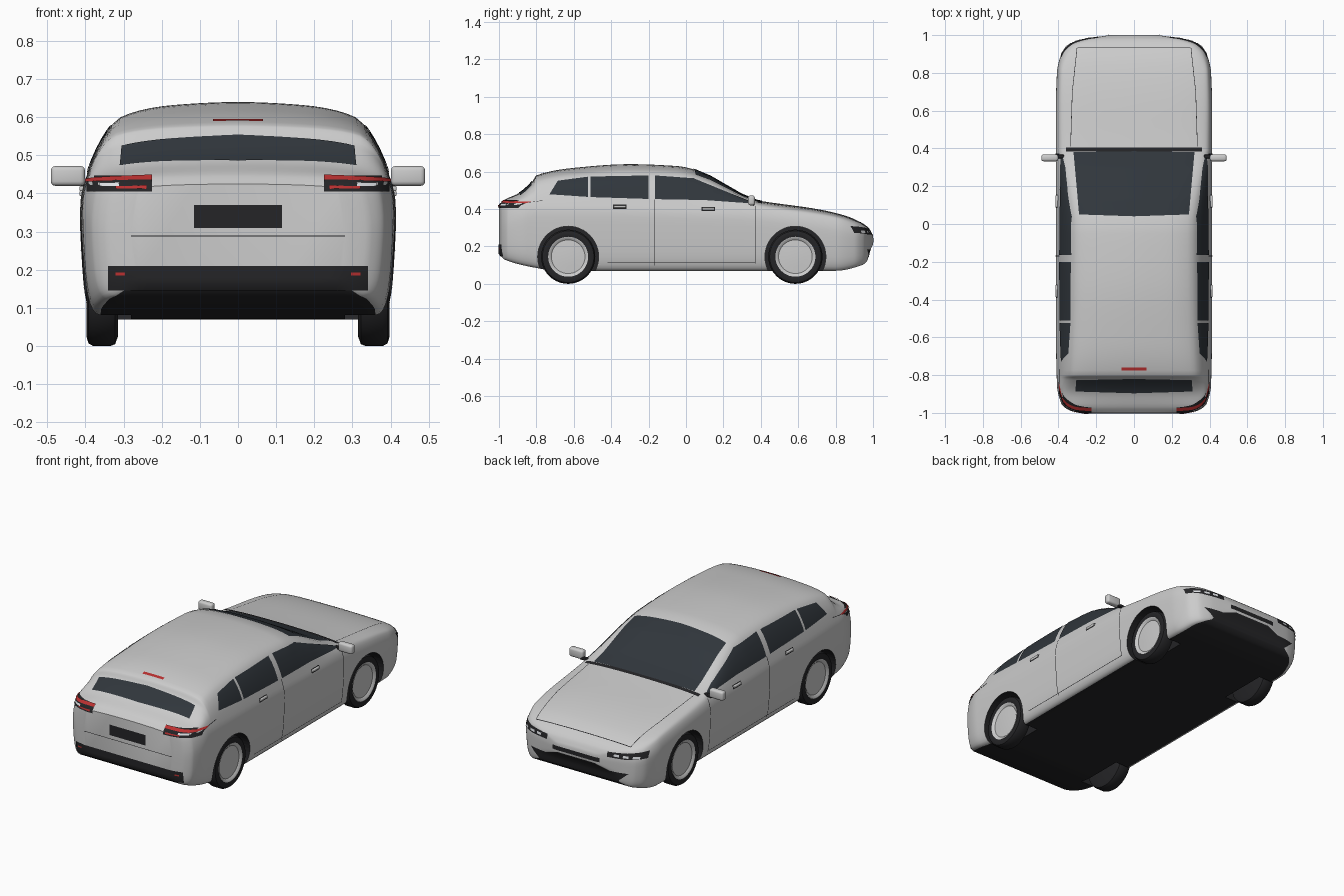
import bpy, bmesh, math
from mathutils import Vector, Matrix
from mathutils.bvhtree import BVHTree

if "Cube" in bpy.data.objects:
    bpy.data.objects.remove(bpy.data.objects["Cube"])


def material(name, rgb):
    m = bpy.data.materials.new(name)
    m.diffuse_color = (*rgb, 1)
    m.use_nodes = True
    m.node_tree.nodes["Principled BSDF"].inputs["Base Color"].default_value = m.diffuse_color
    return m


PAINT = material("paint", (.55, .55, .55))
DARK = material("dark_trim", (.018, .018, .02))
GLASS = material("glass", (.03, .037, .045))
RED = material("red_lamp", (.5, .03, .03))
RIM = material("rim_metal", (.55, .56, .57))
LAMP = material("clear_lamp", (.75, .77, .8))


def make(name, bm, mats, angle=35):
    me = bpy.data.meshes.new(name)
    bm.to_mesh(me)
    ob = bpy.data.objects.new(name, me)
    bpy.context.collection.objects.link(ob)
    for m in mats:
        me.materials.append(m)
    if angle:
        bpy.ops.object.select_all(action='DESELECT')
        ob.select_set(True)
        bpy.context.view_layer.objects.active = ob
        bpy.ops.object.shade_smooth_by_angle(angle=math.radians(angle))
    return ob


def curve(keys, t):
    """Monotone cubic through (t, value) keys."""
    n = len(keys)
    sec = [(keys[i + 1][1] - keys[i][1]) / (keys[i + 1][0] - keys[i][0]) for i in range(n - 1)]
    tan = [sec[0]] + [2 * a * b / (a + b) if a * b > 0 else 0 for a, b in zip(sec, sec[1:])] + [sec[-1]]
    i = max(0, min(n - 2, sum(k[0] <= t for k in keys) - 1))
    h = keys[i + 1][0] - keys[i][0]
    u = (t - keys[i][0]) / h
    return ((2*u**3 - 3*u*u + 1) * keys[i][1] + (u**3 - 2*u*u + u) * h * tan[i]
            + (3*u*u - 2*u**3) * keys[i + 1][1] + (u**3 - u*u) * h * tan[i + 1])


# body curves along the length: floor, half width, widest height, top, crown, rail ratio, belt
FLOOR = [(-1, .16), (-.97, .13), (-.8, .085), (-.7, .07), (.8, .07), (.94, .1), (.97, .125), (.98, .17), (1, .21)]
WIDTH = [(-1, .28), (-.985, .345), (-.95, .385), (-.85, .408), (-.5, .414), (.6, .414), (.8, .408),
         (.9, .385), (.95, .345), (.975, .28), (1, .13)]
WIDEST = [(-1, .3), (-.8, .36), (.3, .34), (.8, .28), (1, .235)]
TOP = [(-1, .425), (-.97, .45), (-.89, .487), (-.82, .55), (-.8, .58), (-.6, .62), (-.3, .64), (-.05, .63),
       (.05, .61), (.38, .447), (.42, .44), (.7, .4), (.85, .365), (.95, .32), (.98, .295), (1, .26)]
CROWN = [(-1, .01), (-.9, .02), (-.6, .035), (-.3, .04), (.05, .035), (.38, .015), (.8, .012), (1, .005)]
RAIL = [(-1, .9), (-.9, .8), (-.5, .75), (0, .74), (.2, .8), (.38, .87), (.6, .84), (1, .85)]
BELT = [(-1, .4), (-.93, .435), (-.75, .46), (-.3, .455), (.3, .425), (.45, .405), (.8, .355), (.95, .295), (1, .25)]
SUB = 5


def section(y):
    zb, w, zw, zt, cr, rr, be = (curve(c, y) for c in (FLOOR, WIDTH, WIDEST, TOP, CROWN, RAIL, BELT))
    wr, zr = w * rr, zt - cr
    keys = [(0, zb), (.88 * w, zb), (.97 * w, zb + .25 * (zw - zb)), (w, zw), (.95 * w, be), (wr, zr),
            (.55 * wr, zr + .8 * cr), (0, zt), (-.55 * wr, zr + .8 * cr)]
    xs, zs = ([(i, k[j]) for i, k in enumerate(keys)] for j in (0, 1))
    half = [(curve(xs, i / SUB), curve(zs, i / SUB)) for i in range(7 * SUB + 1)]
    return half + [(-x, z) for x, z in half[-2:0:-1]]


# body shell
stations = sorted({round(y, 3) for c in (FLOOR, WIDTH, TOP) for y, _ in c})
ys = [a + (b - a) * k / 4 for a, b in zip(stations, stations[1:]) for k in range(4)] + [1]
bm = bmesh.new()
rings = [[bm.verts.new((x, y, z)) for x, z in section(y)] for y in ys]
n = len(rings[0])
for r0, r1 in zip(rings, rings[1:]):
    for i in range(n):
        j = (i + 1) % n
        f = bm.faces.new((r0[i], r0[j], r1[j], r1[i]))
        f.material_index = int(i < SUB or i >= n - SUB)
bm.faces.new(rings[0])
bm.faces.new(rings[-1])
bmesh.ops.recalc_face_normals(bm, faces=bm.faces)
skin = BVHTree.FromBMesh(bm)
body = make("body", bm, [PAINT, DARK])

# wheel arches
AXLES = (-.63, .585)
bm = bmesh.new()
for y in AXLES:
    for s in (-1, 1):
        bmesh.ops.create_cone(bm, cap_ends=True, segments=48, radius1=.163, radius2=.163, depth=.24,
                              matrix=Matrix.Translation((s * .4, y, .145)) @ Matrix.Rotation(math.pi / 2, 4, 'Y'))
cutter = make("arch_cutter", bm, [DARK], 0)
cutter.hide_render = True
cutter.hide_viewport = False
cutter.display_type = 'WIRE'
mod = body.modifiers.new("arches", 'BOOLEAN')
mod.object, mod.operation, mod.solver = cutter, 'DIFFERENCE', 'EXACT'
mod.material_mode = 'TRANSFER'


def lathe(name, profile, mat, y, s, steps=40):
    bm = bmesh.new()
    vs = [bm.verts.new((s * x, y, .145 + r)) for r, x in profile]
    es = [bm.edges.new(p) for p in zip(vs, vs[1:])]
    bmesh.ops.spin(bm, geom=vs + es, cent=(0, y, .145), axis=(1, 0, 0), angle=math.tau, steps=steps)
    bmesh.ops.remove_doubles(bm, verts=bm.verts, dist=1e-4)
    bmesh.ops.recalc_face_normals(bm, faces=bm.faces)
    make(name, bm, [mat])


# wheels
for y, end in zip(AXLES, ("rear", "front")):
    for s in (-1, 1):
        lathe(end + "_tyre", [(0, .315), (.12, .315), (.14, .322), (.145, .335), (.145, .38), (.138, .392),
                              (.122, .397), (.106, .392), (.103, .375), (0, .37)], DARK, y, s)
        lathe(end + "_rim", [(0, .388), (.05, .386), (.09, .384), (.1, .392), (.107, .394), (.107, .375),
                             (0, .375)], RIM, y, s)


def panel(name, view, low, high, mat, lift=.003, sides=(1,)):
    """Sheet between two outline edges, projected on to the body skin."""
    for s in sides:
        bm = bmesh.new()
        d = {'x': Vector((-s, 0, 0)), 'z': Vector((0, 0, -1)), 'tail': Vector((0, 1, 0)),
             'nose': Vector((0, -1, 0))}[view]
        cols = []
        for i in range(len(low) - 1):
            length = max(math.dist(e[i], e[i + 1]) for e in (low, high))
            m = max(1, round(length / .02))
            for k in range(m + (i == len(low) - 2)):
                cols.append([Vector(e[i]).lerp(Vector(e[i + 1]), k / m) for e in (low, high)])
        rows = max(1, round(max((b - a).length for a, b in cols) / .015))
        grid = []
        for a, b in cols:
            line = []
            for k in range(rows + 1):
                p = a.lerp(b, k / rows)
                q = {'x': (s, p[0], p[1]), 'z': (s * p[0], p[1], 1)}.get(view, (s * p[0], 0, p[1]))
                q = Vector(q) - d
                hit, nor = skin.ray_cast(q, d)[:2]
                if hit is None:
                    hit, nor = skin.find_nearest(q + d * .1)[:2]
                line.append(bm.verts.new(hit + nor * lift))
            grid.append(line)
        for c0, c1 in zip(grid, grid[1:]):
            for k in range(rows):
                f = bm.faces.new((c0[k], c1[k], c1[k + 1], c0[k + 1]))
                f.normal_update()
                if f.normal.dot(d) > 0:
                    f.normal_flip()
        make(name, bm, [mat], 60)


def rect(name, view, a0, a1, b0, b1, mat, **kw):
    panel(name, view, [(a0, b0), (a1, b0)], [(a0, b1), (a1, b1)], mat, **kw)


BOTH = (-1, 1)
# glass
panel("windscreen", 'z', [(-.32, .38), (0, .385), (.32, .38)], [(-.29, .05), (0, .04), (.29, .05)], GLASS)
rect("cowl", 'z', -.36, .36, .382, .405, DARK)
panel("rear_window", 'z', [(-.31, -.885), (0, -.895), (.31, -.885)], [(-.305, -.825), (0, -.818), (.305, -.825)], GLASS)
panel("front_side_window", 'x', [(-.165, .452), (.1, .447), (.36, .428)],
      [(-.165, .578), (.04, .563), (.345, .438)], GLASS, sides=BOTH)
panel("rear_side_window", 'x', [(-.51, .463), (-.2, .453)], [(-.51, .572), (-.2, .578)], GLASS, sides=BOTH)
panel("quarter_window", 'x', [(-.73, .478), (-.525, .464)], [(-.685, .55), (-.525, .571)], GLASS, sides=BOTH)

# tail
rect("rear_bumper_trim", 'tail', -.34, .34, .147, .21, DARK)
rect("plate_recess", 'tail', -.115, .115, .31, .37, DARK)
rect("tail_lamp", 'tail', .225, .395, .405, .445, DARK, sides=BOTH)
panel("tail_lamp_bar", 'tail', [(.225, .433), (.395, .429)], [(.225, .445), (.395, .437)], RED, lift=.006, sides=BOTH)
rect("tail_lamp_lower_bar", 'tail', .24, .32, .412, .418, RED, lift=.006, sides=BOTH)
rect("reverse_lamp", 'tail', .31, .36, .418, .426, LAMP, lift=.006, sides=BOTH)
rect("rear_reflector", 'tail', .295, .32, .185, .193, RED, lift=.006, sides=BOTH)
rect("high_brake_lamp", 'z', -.065, .065, -.775, -.758, RED)
# nose
panel("headlamp", 'nose', [(.19, .262), (.3, .264), (.385, .272)], [(.19, .288), (.3, .297), (.385, .308)], DARK, sides=BOTH)
for x in (.23, .28, .33):
    rect("headlamp_lens", 'nose', x, x + .03, .272, .284, LAMP, lift=.006, sides=BOTH)
rect("upper_grille", 'nose', -.15, .15, .222, .246, DARK)
panel("lower_grille", 'nose', [(-.24, .125), (.24, .125)], [(-.31, .185), (.31, .185)], DARK)

# shut lines
for a, b0, b1 in ((-.17, .1, .45), (.37, .11, .415)):
    rect("door_seam", 'x', a - .002, a + .002, b0, b1, DARK, lift=.0015, sides=BOTH)
rect("sill_seam", 'x', -.42, .37, .112, .115, DARK, lift=.0015, sides=BOTH)
panel("bonnet_seam", 'z', [(.334, .41), (.325, .7), (.3, .93)], [(.337, .41), (.328, .7), (.303, .93)],
      DARK, lift=.0015, sides=BOTH)
rect("bonnet_front_seam", 'z', -.3, .3, .93, .934, DARK, lift=.0015)
rect("hatch_seam", 'tail', -.28, .28, .287, .29, DARK, lift=.0015)


def box(name, c, size, mat, bevel):
    for s in BOTH:
        bm = bmesh.new()
        bmesh.ops.create_cube(bm, size=1, matrix=Matrix.Translation((s * c[0], c[1], c[2])) @ Matrix.Diagonal((*size, 1)))
        bmesh.ops.bevel(bm, geom=bm.edges[:], offset=bevel, segments=3, affect='EDGES', profile=.5)
        make(name, bm, [mat])


# mirrors and handles
box("mirror_housing", (.446, .35, .446), (.09, .036, .052), PAINT, .012)
box("mirror_stalk", (.395, .357, .428), (.05, .02, .016), DARK, .004)
for y, z in ((.12, .4), (-.355, .413)):
    box("door_handle", (.407, y, z), (.018, .065, .014), PAINT, .004)
    rect("handle_shadow", 'x', y - .036, y + .036, z - .012, z + .01, DARK, lift=.002, sides=BOTH)
